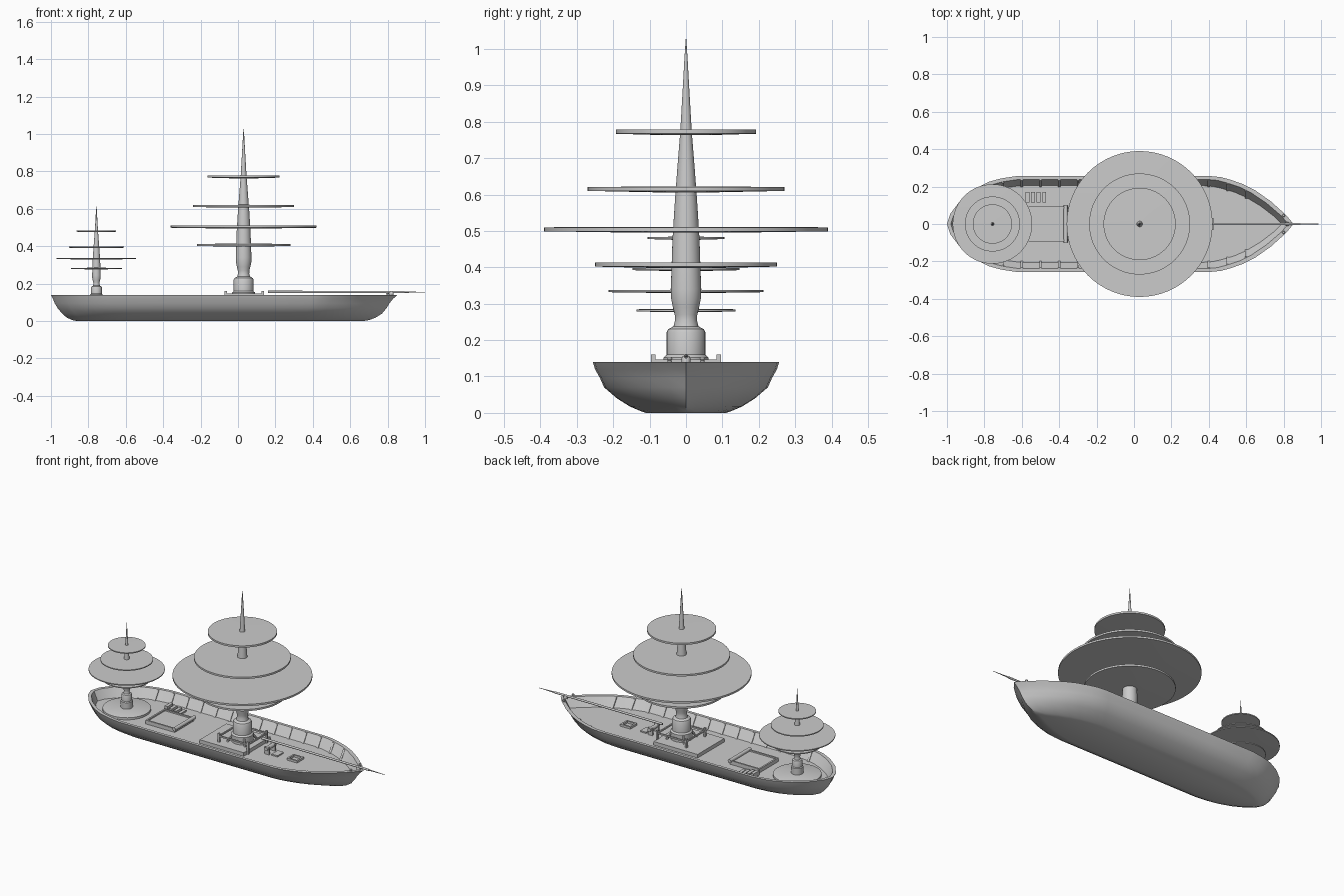
import bpy, bmesh, math
from mathutils import Vector

if "Cube" in bpy.data.objects:
    bpy.data.objects.remove(bpy.data.objects["Cube"])

DECK = 0.085


def finish(name, bm, angle=None):
    bmesh.ops.recalc_face_normals(bm, faces=bm.faces)
    me = bpy.data.meshes.new(name)
    bm.to_mesh(me)
    bm.free()
    ob = bpy.data.objects.new(name, me)
    bpy.context.collection.objects.link(ob)
    if angle:
        bpy.ops.object.select_all(action='DESELECT')
        ob.select_set(True)
        bpy.context.view_layer.objects.active = ob
        bpy.ops.object.shade_smooth_by_angle(angle=math.radians(angle))
    return ob


def box(name, x0, x1, y0, y1, z0, z1):
    bm = bmesh.new()
    bmesh.ops.create_cube(bm, size=1)
    for v in bm.verts:
        v.co = Vector(((x0 + x1) / 2 + v.co.x * (x1 - x0),
                       (y0 + y1) / 2 + v.co.y * (y1 - y0),
                       (z0 + z1) / 2 + v.co.z * (z1 - z0)))
    return finish(name, bm)


def lathe(name, profile, loc, scale=1.0, n=32):
    bm = bmesh.new()
    rings = []
    for r, z in profile:
        rings.append([bm.verts.new((loc[0] + scale * r * math.cos(2 * math.pi * i / n),
                                    loc[1] + scale * r * math.sin(2 * math.pi * i / n),
                                    loc[2] + scale * z)) for i in range(n)])
    for a, b in zip(rings, rings[1:]):
        for i in range(n):
            j = (i + 1) % n
            bm.faces.new((a[i], a[j], b[j], b[i]))
    bm.faces.new(rings[0])
    bm.faces.new(rings[-1])
    return finish(name, bm, 30)


def rod(name, a, b, r0, r1, n=12):
    a, b = Vector(a), Vector(b)
    bm = bmesh.new()
    bmesh.ops.create_cone(bm, cap_ends=True, segments=n, radius1=r0, radius2=r1, depth=(b - a).length)
    q = (b - a).to_track_quat('Z', 'Y')
    for v in bm.verts:
        v.co = q @ v.co + (a + b) / 2
    return finish(name, bm, 40)


def frame(name, x0, x1, y0, y1, z0, z1, t):
    box(name + "_back", x0, x0 + t, y0, y1, z0, z1)
    box(name + "_front", x1 - t, x1, y0, y1, z0, z1)
    box(name + "_right", x0, x1, y0, y0 + t, z0, z1)
    box(name + "_left", x0, x1, y1 - t, y1, z0, z1)


# Hull: one plan outline (along, width) lofted through levels, over the rim and down to the deck
OUTLINE = [(0, 0), (.01, .22), (.04, .50), (.08, .73), (.12, .88), (.155, .95), (.2, 1), (.35, 1),
           (.5, 1), (.65, 1), (.76, 1), (.79, .98), (.82, .92), (.855, .83), (.89, .70),
           (.935, .47), (.978, .19), (1, 0)]
# z, half width, stern x, bow x
LEVELS = [(0, .11, -.86, .67), (.005, .125, -.885, .70), (.018, .155, -.915, .735), (.04, .19, -.94, .77),
          (.07, .225, -.965, .795), (.095, .236, -.98, .81), (.12, .25, -.99, .83), (.14, .256, -1, .853),
          (.14, .238, -.98, .825), (DECK, .205, -.955, .79)]


def half_width(x, lv):
    u = (x - lv[2]) / (lv[3] - lv[2])
    for (u0, v0), (u1, v1) in zip(OUTLINE, OUTLINE[1:]):
        if u0 <= u <= u1:
            return lv[1] * (v0 + (v1 - v0) * (u - u0) / (u1 - u0))
    return 0


bm = bmesh.new()
loop = OUTLINE + [(u, -v) for u, v in OUTLINE[-2:0:-1]]
rings = [[bm.verts.new((s + (b - s) * u, w * v, z)) for u, v in loop] for z, w, s, b in LEVELS]
for a, b in zip(rings, rings[1:]):
    for i in range(len(loop)):
        j = (i + 1) % len(loop)
        bm.faces.new((a[i], a[j], b[j], b[i]))
bm.faces.new(rings[0])
bm.faces.new(rings[-1])
finish("hull", bm, 28)

# Ribs leaning against the inner hull walls
for k in range(14):
    x = -.70 + k * .1
    top, low = half_width(x, LEVELS[8]), half_width(x, LEVELS[9])
    for s in (-1, 1):
        bm = bmesh.new()
        pts = [(s * (top + .003), .138), (s * (top - .006), .138), (s * (low - .006), DECK), (s * (low + .003), DECK)]
        ends = [[bm.verts.new((x + d, y, z)) for y, z in pts] for d in (-.006, .006)]
        for f in ends:
            bm.faces.new(f)
        for i in range(4):
            j = (i + 1) % 4
            bm.faces.new((ends[0][i], ends[0][j], ends[1][j], ends[1][i]))
        finish("wall_rib", bm)

# Masts with disc sails; z measured from the top of the socket
MAST = [(.062, -.15), (.062, -.078), (.053, -.07), (.053, -.008), (.049, 0), (.034, .008), (.030, .025),
        (.031, .04), (.036, .06), (.041, .085), (.042, .11), (.040, .16), (.037, .25), (.030, .36),
        (.024, .44), (.016, .54), (.009, .66), (.004, .75), (.0005, .80)]
DISCS = [(.25, .177), (.39, .274), (.27, .385), (.193, .542)]


def mast(prefix, x, z, s):
    lathe(prefix + "_mast", MAST, (x, 0, z), s)
    for r, h in DISCS:
        lathe(prefix + "_disc", [(r * .3, h - .009), (r, h - .005), (r, h + .006), (.01, h + .007)], (x, 0, z), s, 64)


mast("main", .03, .23, 1)
mast("stern", -.757, .185, .545)

# Round stern platform
lathe("stern_platform", [(.135, 0), (.135, .015), (.128, .018)], (-.757, 0, DECK - .002), 1, 48)

# Main mast platform with railing
box("mast_platform", -.17, .13, -.13, .13, DECK - .002, .107)
X0, X1, Y = -.065, .132, .09
for x in (X0, X1):
    for s in (-1, 1):
        box("rail_post", x - .006, x + .006, s * Y - .006, s * Y + .006, DECK, .16)
    box("cross_rail", x - .004, x + .004, -Y, Y, .138, .147)
for s in (-1, 1):
    box("side_rail", X0, X1, s * Y - .004, s * Y + .004, .138, .147)
for k in range(4):
    a = math.pi / 4 + k * math.pi / 2
    c, d = math.cos(a), math.sin(a)
    rod("mast_brace", (.03 + .085 * c, .085 * d, .105), (.03 + .05 * c, .05 * d, .155), .007, .006, 8)

# Stern hatch house with a raised frame and front roller
box("hatch_house", -.56, -.37, -.088, .088, DECK - .002, .1)
frame("hatch_frame", -.565, -.365, -.093, .093, DECK, .108, .01)
rod("hatch_roller", (-.365, -.1, .106), (-.365, .1, .106), .011, .011)
for k in range(4):
    box("deck_step", -.58 + k * .03, -.56 + k * .03, .115, .17, DECK - .002, .112 - k * .006)

# Windlass, fore hatches
for s in (-1, 1):
    box("windlass_side", .205, .235, s * .03 - .005, s * .03 + .005, DECK - .002, .13)
rod("windlass_drum", (.22, -.045, .12), (.22, .045, .12), .012, .012)
box("small_grating", .25, .29, -.03, .03, DECK - .002, .093)
frame("fore_hatch", .355, .425, -.033, .033, DECK - .002, .098, .01)

# Bowsprit and bow fittings
rod("bowsprit", (.16, 0, .156), (.89, 0, .155), .0065, .006)
rod("bowsprit_tip", (.89, 0, .155), (1, 0, .154), .004, .001)
lathe("bowsprit_collar", [(.012, 0), (.012, .012), (.009, .018)], (.82, 0, .138), 1, 16)
for s in (-1, 1):
    lathe("bow_peg", [(.007, 0), (.005, .008), (.008, .012), (.006, .017)], (.80, s * .045, .136), 1, 12)
